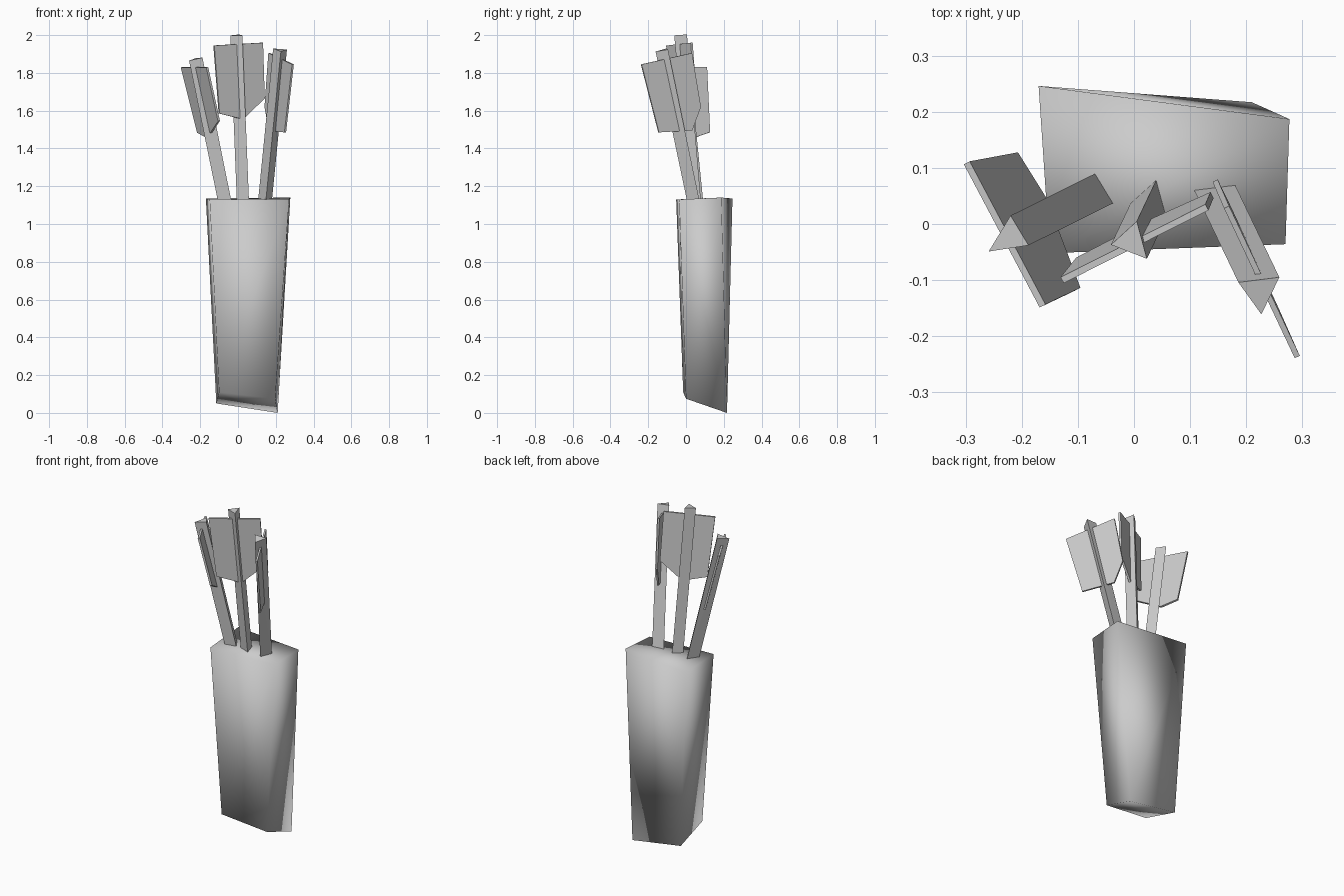
import bpy, bmesh
from mathutils import Vector

if "Cube" in bpy.data.objects:
    bpy.data.objects.remove(bpy.data.objects["Cube"], do_unlink=True)


def make_material(name, value):
    material = bpy.data.materials.new(name)
    material.use_nodes = True
    color = (value, value, value, 1)
    material.diffuse_color = color
    material.node_tree.nodes["Principled BSDF"].inputs["Base Color"].default_value = color
    return material


grey = make_material("plain grey", 0.6)


def solid_from_corners(name, corners, smooth=False):
    """Wrap a convex solid around the given corner points."""
    bm = bmesh.new()
    for corner in corners:
        bm.verts.new(corner)
    bmesh.ops.convex_hull(bm, input=bm.verts)
    bmesh.ops.dissolve_limit(bm, angle_limit=0.002, verts=bm.verts, edges=bm.edges)
    bmesh.ops.recalc_face_normals(bm, faces=bm.faces)
    for face in bm.faces:
        face.smooth = smooth
    mesh = bpy.data.meshes.new(name)
    bm.to_mesh(mesh)
    bm.free()
    mesh.materials.append(grey)
    obj = bpy.data.objects.new(name, mesh)
    bpy.context.scene.collection.objects.link(obj)
    return obj


def make_shaft(name, end_triangle, end_z, lean, base_z=1.12):
    """Three-sided shaft; lean is the sideways shift from its top to its base."""
    length = end_z - base_z
    axis = Vector((lean[0], lean[1], -length))
    # Tilt the nock end square to the shaft axis
    center = sum((Vector(p) for p in end_triangle), Vector((0, 0))) / 3
    corners = []
    for x, y in end_triangle:
        offset = Vector((x, y)) - center
        rise = offset.dot(Vector(lean)) / length
        top = Vector((x, y, end_z + rise))
        corners += [top, Vector((x, y, end_z)) + axis]
    return solid_from_corners(name, corners)


def make_fletching(name, outline, thickness=0.012):
    """Thin flat vane with one long side and one cut corner."""
    points = [Vector(p) for p in outline]
    across, along = points[1] - points[0], points[-1] - points[0]
    normal = across.cross(along).normalized()
    corners = []
    for p in points:
        flat = p - normal * (p - points[0]).dot(normal)
        corners += [flat + normal * thickness / 2, flat - normal * thickness / 2]
    return solid_from_corners(name, corners)


# Quiver: twisted tapering box with a slanted foot
mouth = [(-.15, -.052, 1.13), (.27, -.036, 1.13), (.277, .187, 1.14), (-.17, .246, 1.135)]
foot = [(-.1, -.015, .11), (.197, 0, .075), (.21, .217, 0), (-.115, .215, .05)]
solid_from_corners("quiver", mouth + foot, smooth=True)

# Middle arrow
make_shaft("middle_arrow_shaft", [(-.041, -.037), (.023, -.062), (.005, .005)],
           2, (.035, .074))
make_fletching("middle_arrow_fletching",
               [(-.128, -.1, 1.945), (.13, .03, 1.96), (.14, .05, 1.665),
                (.02, .01, 1.555), (-.1, -.065, 1.585)])

# Arrow leaning to -x
make_shaft("right_arrow_shaft", [(-.22, .015), (-.259, -.049), (-.188, -.038)],
           1.875, (.153, .076))
make_fletching("right_arrow_fletching",
               [(-.298, .109, 1.83), (-.163, -.146, 1.83), (-.1, -.116, 1.545),
                (-.165, .04, 1.455), (-.212, .125, 1.485)])

# Arrow leaning to +x
make_shaft("left_arrow_shaft", [(.186, -.104), (.259, -.095), (.227, -.161)],
           1.922, (-.08, .167))
make_fletching("left_arrow_fletching",
               [(.291, -.237, 1.845), (.165, .03, 1.905), (.14, .075, 1.62),
                (.165, .03, 1.495), (.25, -.145, 1.485)], thickness=0.01)
